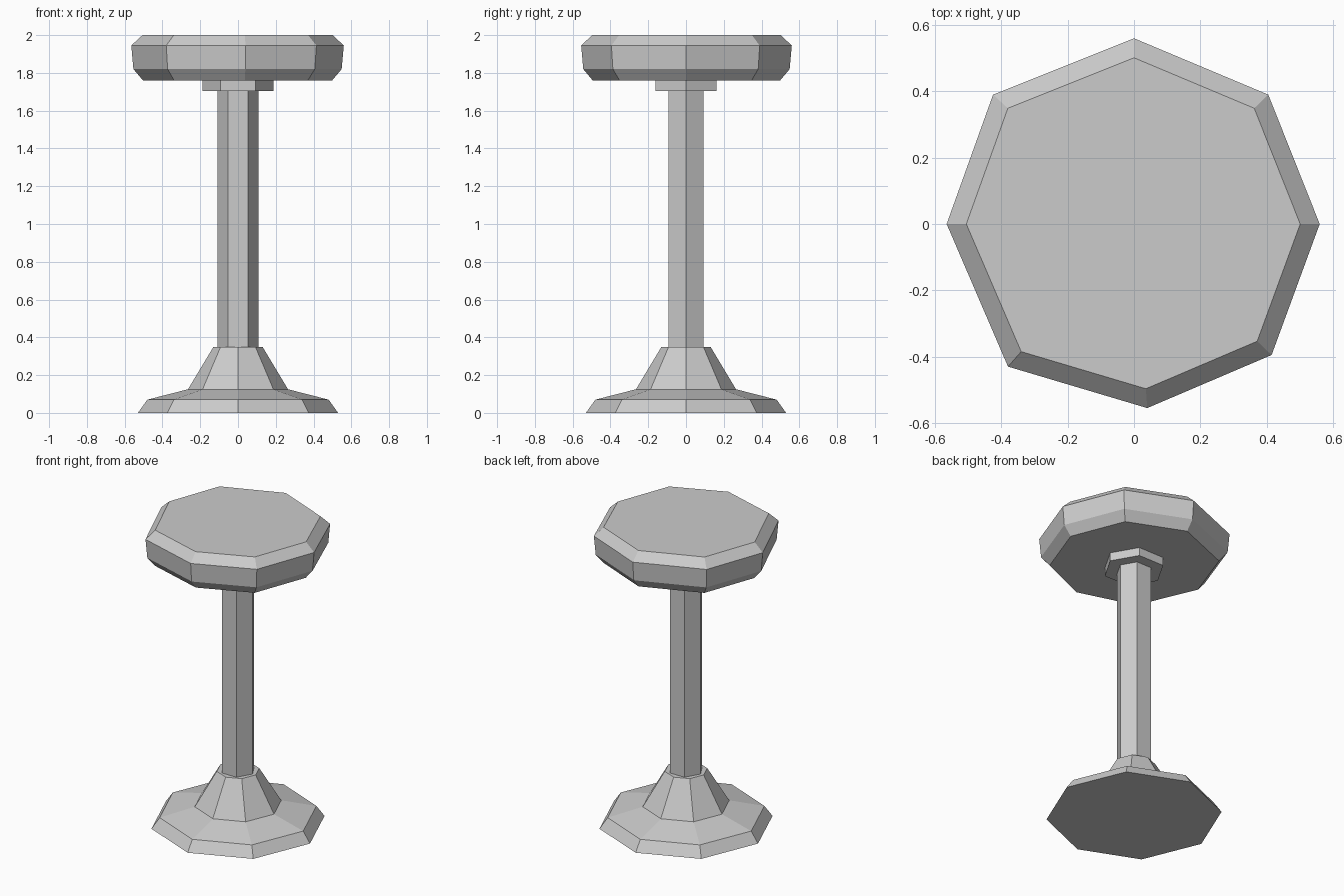
import bpy
import bmesh
from math import cos, sin, tau

if "Cube" in bpy.data.objects:
    bpy.data.objects.remove(bpy.data.objects["Cube"])


def ngon(sides, radius=1.0):
    """Regular outline with a corner on the x axis."""
    return [(radius * cos(tau * i / sides), radius * sin(tau * i / sides))
            for i in range(sides)]


def stack(name, outline, profile):
    """Loft an outline through (scale, z) levels and cap both ends."""
    bm = bmesh.new()
    rings = [[bm.verts.new((x * s, y * s, z)) for x, y in outline]
             for s, z in profile]
    n = len(outline)
    for low, high in zip(rings, rings[1:]):
        for i in range(n):
            j = (i + 1) % n
            bm.faces.new((low[i], low[j], high[j], high[i]))
    bm.faces.new(rings[0][::-1])
    bm.faces.new(rings[-1])
    bmesh.ops.recalc_face_normals(bm, faces=bm.faces)
    mesh = bpy.data.meshes.new(name)
    bm.to_mesh(mesh)
    bm.free()
    obj = bpy.data.objects.new(name, mesh)
    bpy.context.collection.objects.link(obj)
    return obj


# Flared foot: low disc rising into a cone
stack("base", ngon(8),
      [(0.53, 0), (0.48, 0.07), (0.265, 0.125), (0.13, 0.35)])

# Six-sided post and the collar under the seat
stack("post", ngon(6), [(0.108, 0.30), (0.108, 1.73)])
stack("collar", ngon(6), [(0.187, 1.705), (0.187, 1.77)])

# Padded seat with a slightly uneven eight-sided outline
seat_outline = [(0.56, 0), (0.405, 0.39), (0, 0.56), (-0.425, 0.39),
                (-0.565, 0), (-0.38, -0.43), (0.04, -0.555), (0.415, -0.395)]
stack("seat", seat_outline,
      [(0.89, 1.76), (0.98, 1.82), (1.0, 1.945), (0.895, 2.0)])
